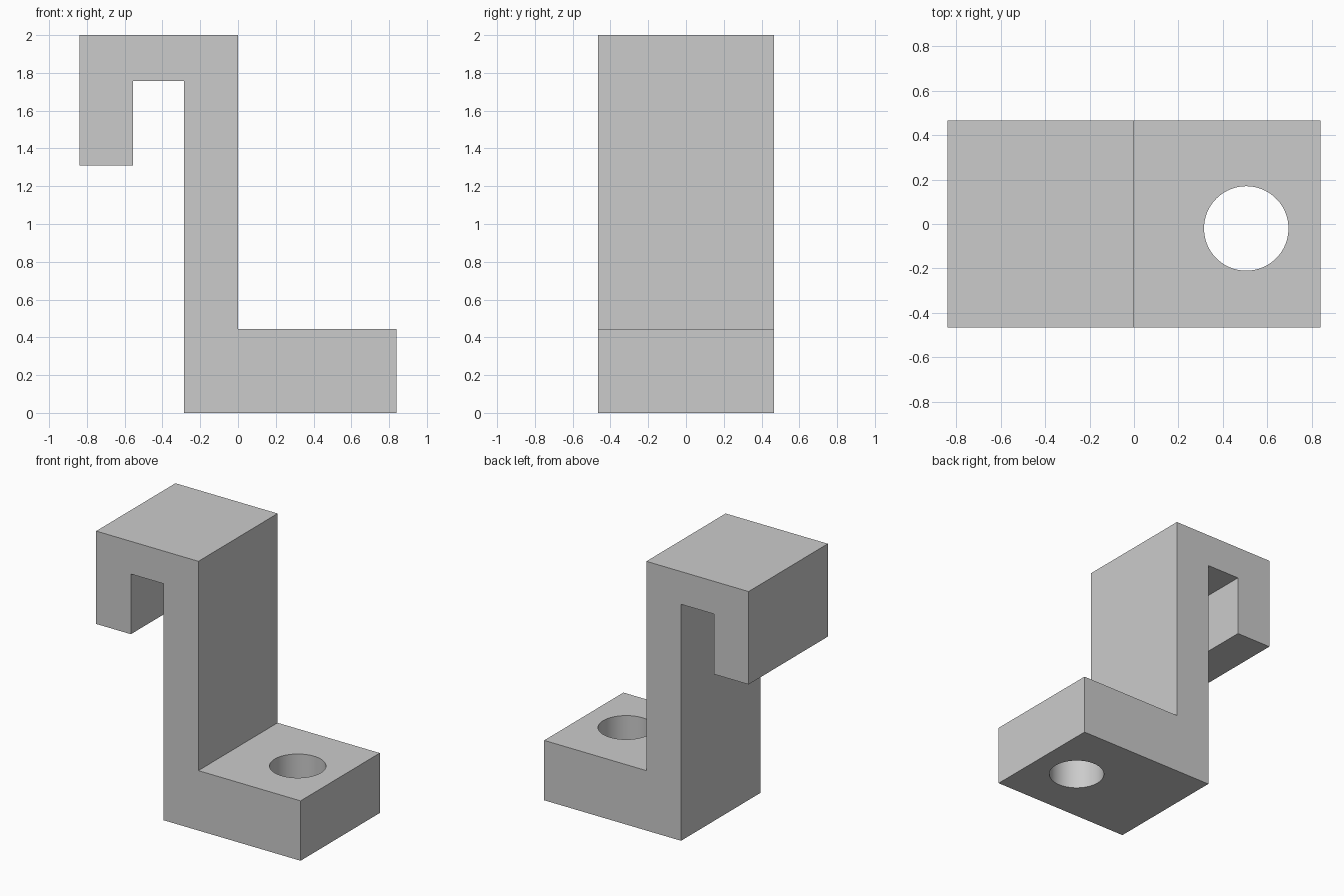
import bpy
import bmesh

if "Cube" in bpy.data.objects:
    bpy.data.objects.remove(bpy.data.objects["Cube"], do_unlink=True)

FRONT, BACK = -0.465, 0.465

grey = bpy.data.materials.new("plain grey")
grey.use_nodes = True
colour = (0.6, 0.6, 0.6, 1)
grey.diffuse_color = colour
grey.node_tree.nodes["Principled BSDF"].inputs["Base Color"].default_value = colour

# Hook bracket: side profile extruded through its depth
profile = [(-0.285, 0), (0.84, 0), (0.84, 0.445), (0, 0.445), (0, 2),
           (-0.84, 2), (-0.84, 1.31), (-0.555, 1.31), (-0.555, 1.757), (-0.285, 1.757)]
bm = bmesh.new()
face = bm.faces.new([bm.verts.new((x, FRONT, z)) for x, z in profile])
extruded = bmesh.ops.extrude_face_region(bm, geom=[face])["geom"]
moved = [v for v in extruded if isinstance(v, bmesh.types.BMVert)]
bmesh.ops.translate(bm, verts=moved, vec=(0, BACK - FRONT, 0))
bmesh.ops.recalc_face_normals(bm, faces=bm.faces)
mesh = bpy.data.meshes.new("hook_bracket")
bm.to_mesh(mesh)
bm.free()
mesh.materials.append(grey)
bracket = bpy.data.objects.new("hook_bracket", mesh)
bpy.context.collection.objects.link(bracket)

# Round bolt hole through the foot
bpy.ops.mesh.primitive_cylinder_add(vertices=96, radius=0.19, depth=1, location=(0.505, -0.02, 0.2))
cutter = bpy.context.object
cutter.name = "bolt_hole_cutter"
cutter.data.materials.append(grey)
cutter.hide_render = True
cutter.display_type = 'WIRE'

hole = bracket.modifiers.new("bolt_hole", 'BOOLEAN')
hole.operation = 'DIFFERENCE'
hole.solver = 'EXACT'
hole.object = cutter

# Apply the cut, then smooth only the hole wall
bpy.ops.object.select_all(action='DESELECT')
bracket.select_set(True)
bpy.context.view_layer.objects.active = bracket
bpy.ops.object.modifier_apply(modifier=hole.name)
bpy.data.objects.remove(cutter, do_unlink=True)
bpy.ops.object.shade_smooth_by_angle(angle=0.5)
